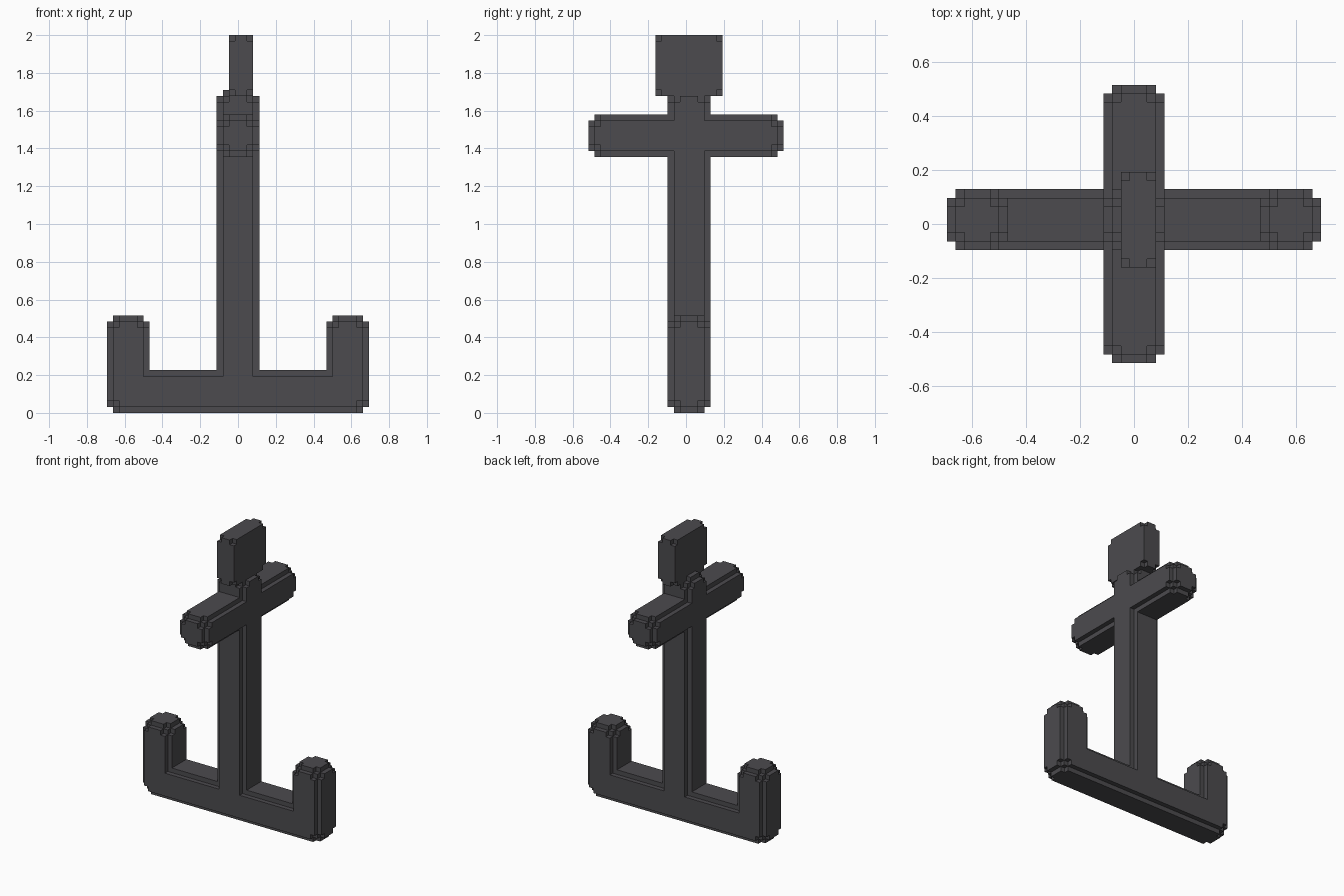
import bpy
import bmesh
from itertools import product
from math import radians
from mathutils import Vector

if "Cube" in bpy.data.objects:
    bpy.data.objects.remove(bpy.data.objects["Cube"], do_unlink=True)

UNIT = 2 / 62  # one block of the stepped style

iron = bpy.data.materials.new("dark_iron")
iron.use_nodes = True
iron.diffuse_color = (0.072, 0.07, 0.077, 1)
iron.node_tree.nodes["Principled BSDF"].inputs["Base Color"].default_value = iron.diffuse_color

# Bars in block units: name, low corner, high corner, whether long edges are stepped
PARTS = [
    ("shaft", (-3.5, -3, 0), (3.5, 4, 53), True),
    ("crossbar", (-3.5, -16, 42), (3.5, 16, 49), True),
    ("base_bar", (-21.5, -3, 0), (21.5, 4, 7), True),
    ("left_arm", (14.5, -3, 0), (21.5, 4, 16), True),
    ("right_arm", (-21.5, -3, 0), (-14.5, 4, 16), True),
    ("top_block", (-1.5, -5, 52), (2.5, 6, 62), False),
]

# Shared planes where any bar starts, steps or ends
planes = [sorted({v for _, lo, hi, _ in PARTS
                  for s in range(3) for v in (lo[a] + s, hi[a] - s)})
          for a in range(3)]


def inside(mid, lo, hi, stepped):
    """True where the bar is solid, after notching its edges and corners."""
    depth = sorted(min(m - l, h - m) for m, l, h in zip(mid, lo, hi))
    if depth[0] < 0:
        return False
    if not stepped:
        return depth[2] > 1
    return depth[0] > 1 or (depth[1] > 1 and depth[2] > 2)


# Give every solid cell to the first bar that fills it
owner = {}
for cell in product(*(range(len(p) - 1) for p in planes)):
    mid = [(p[i] + p[i + 1]) / 2 for p, i in zip(planes, cell)]
    for name, lo, hi, stepped in PARTS:
        if inside(mid, lo, hi, stepped):
            owner[cell] = name
            break


def add_face(bm, cell, axis, side):
    """Add one outer face of a cell, wound to point outward."""
    u, v = (axis + 1) % 3, (axis + 2) % 3
    corners = []
    for du, dv in ((0, 0), (1, 0), (1, 1), (0, 1)):
        idx = list(cell)
        idx[axis] += side
        idx[u] += du
        idx[v] += dv
        corners.append(bm.verts.new(Vector([p[i] for p, i in zip(planes, idx)]) * UNIT))
    bm.faces.new(corners if side else corners[::-1])


def build(name):
    bm = bmesh.new()
    for cell in (c for c, n in owner.items() if n == name):
        for axis, side in product(range(3), (0, 1)):
            near = list(cell)
            near[axis] += 1 if side else -1
            if tuple(near) not in owner:
                add_face(bm, cell, axis, side)
    # Weld and merge the flat areas
    bmesh.ops.remove_doubles(bm, verts=bm.verts[:], dist=UNIT / 100)
    bmesh.ops.dissolve_limit(bm, angle_limit=radians(1), verts=bm.verts[:], edges=bm.edges[:])
    mesh = bpy.data.meshes.new(name)
    bm.to_mesh(mesh)
    bm.free()
    mesh.materials.append(iron)
    bpy.context.collection.objects.link(bpy.data.objects.new(name, mesh))


for part in PARTS:
    build(part[0])
